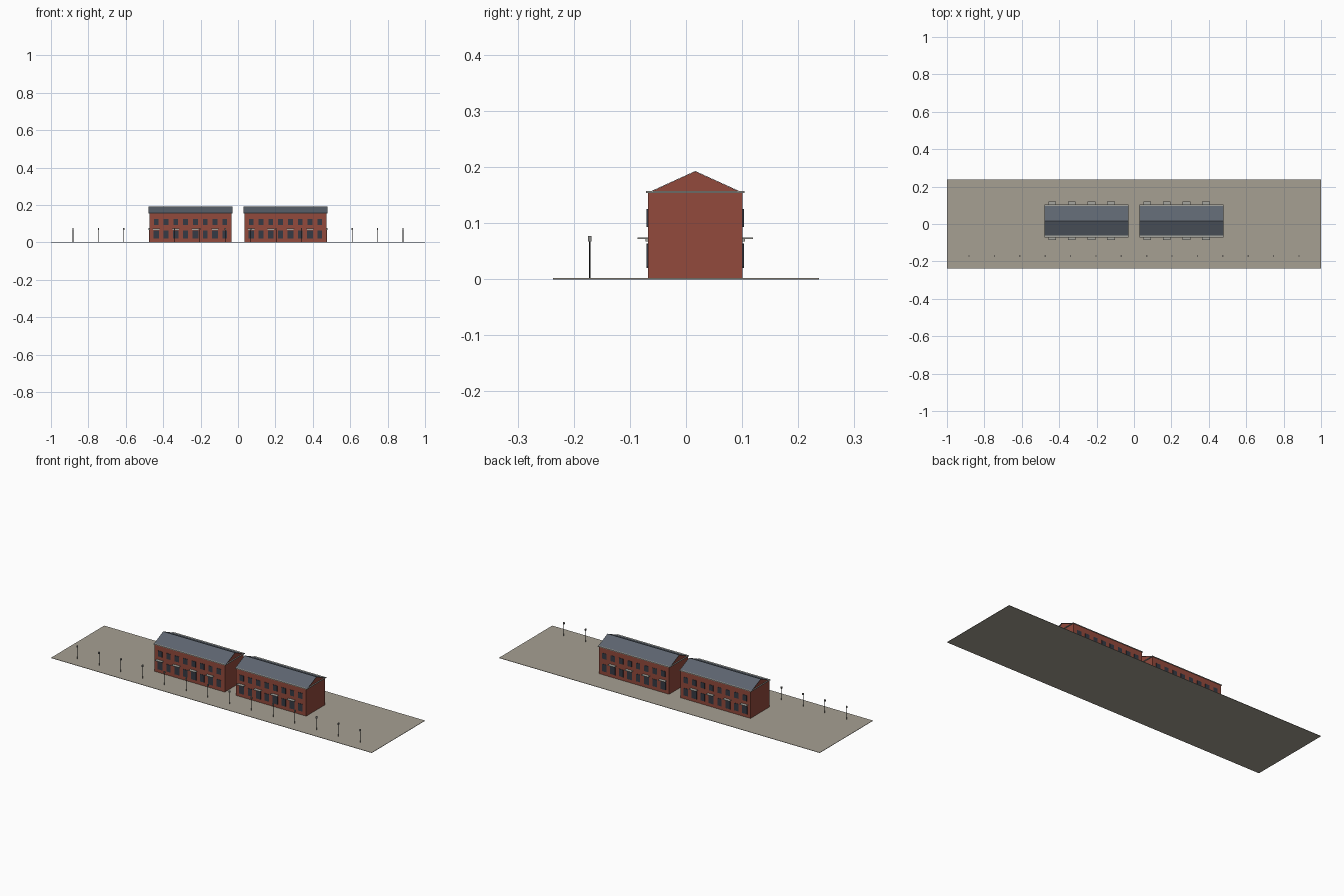
import bpy

cube = bpy.data.objects.get("Cube")
if cube:
    bpy.data.objects.remove(cube, do_unlink=True)


def material(name, rgb):
    m = bpy.data.materials.new(name)
    m.use_nodes = True
    color = (*rgb, 1)
    m.diffuse_color = color
    m.node_tree.nodes["Principled BSDF"].inputs["Base Color"].default_value = color
    return m


BRICK = material("red brick", (0.29, 0.068, 0.045))
SLATE = material("roof slate", (0.11, 0.13, 0.16))
PAVING = material("paving", (0.38, 0.35, 0.29))
STONE = material("pale stone", (0.38, 0.38, 0.35))
GLASS = material("dark glass", (0.035, 0.042, 0.058))
IRON = material("black iron", (0.012, 0.012, 0.012))
LANTERN = material("lantern grey", (0.25, 0.25, 0.24))


def mesh(name, verts, faces, mat):
    data = bpy.data.meshes.new(name)
    data.from_pydata(verts, [], faces)
    data.materials.append(mat)
    obj = bpy.data.objects.new(name, data)
    bpy.context.collection.objects.link(obj)
    return obj


def box(name, x, y, z, mat):
    """Box spanning the (low, high) pairs x, y and z."""
    verts = [(a, b, c) for a in x for b in y for c in z]
    faces = [(0, 1, 3, 2), (4, 6, 7, 5), (0, 4, 5, 1),
             (2, 3, 7, 6), (0, 2, 6, 4), (1, 5, 7, 3)]
    return mesh(name, verts, faces, mat)


def prism(name, x, profile, mat):
    """Extrude a counter-clockwise (y, z) profile along x."""
    n = len(profile)
    verts = [(a, y, z) for a in x for y, z in profile]
    faces = [tuple(reversed(range(n))), tuple(range(n, 2 * n))]
    faces += [(i, (i + 1) % n, n + (i + 1) % n, n + i) for i in range(n)]
    return mesh(name, verts, faces, mat)


MID_Y = 0.0165       # ridge line of the terraces
HALF_D = 0.0845      # half depth of the walls
HALF_W = 0.219       # half length of the walls
OVER_W = 0.224       # half length of roof and eaves
EAVE = 0.157
RIDGE = 0.193
ROOF_D = 0.079
BAY = 0.0524


def on_wall(name, side, x, width, z, out, mat):
    """Plate standing out from the front (-1) or back (1) wall."""
    y = sorted((MID_Y + side * (HALF_D - 0.002), MID_Y + side * (HALF_D + out)))
    box(name, (x - width / 2, x + width / 2), y, z, mat)


def terrace(label, cx):
    wall_x = (cx - HALF_W, cx + HALF_W)
    roof_x = (cx - OVER_W, cx + OVER_W)
    box(label + "_walls", wall_x, (MID_Y - HALF_D, MID_Y + HALF_D),
        (0.0005, 0.155), BRICK)
    box(label + "_eaves", roof_x, (MID_Y - 0.0875, MID_Y + 0.0875),
        (0.1535, EAVE), STONE)
    # brick gables below thin slate slopes
    prism(label + "_gables", wall_x, [(MID_Y - ROOF_D, EAVE - 0.001),
          (MID_Y + ROOF_D, EAVE - 0.001), (MID_Y, RIDGE - 0.001)], BRICK)
    prism(label + "_roof", roof_x, [(MID_Y - ROOF_D, EAVE - 0.0008),
          (MID_Y, RIDGE - 0.0008), (MID_Y + ROOF_D, EAVE - 0.0008),
          (MID_Y + ROOF_D, EAVE), (MID_Y, RIDGE), (MID_Y - ROOF_D, EAVE)], SLATE)
    # eight bays on both long walls, a canopied door in every other bay
    for side, wall in ((-1, "_front"), (1, "_back")):
        for i in range(8):
            x = cx + (i - 3.5) * BAY
            part = label + wall
            on_wall(part + "_upper_window", side, x, 0.026, (0.093, 0.125), 0.002, GLASS)
            if i % 2:
                on_wall(part + "_lower_window", side, x, 0.026, (0.022, 0.063), 0.002, GLASS)
            else:
                on_wall(part + "_door", side, x, 0.031, (0.02, 0.064), 0.0022, GLASS)
                on_wall(part + "_canopy", side, x, 0.042, (0.072, 0.0745), 0.0185, STONE)
                on_wall(part + "_canopy_bracket", side, x, 0.034, (0.067, 0.072), 0.004, STONE)


def street_lamp(x, y):
    bpy.ops.mesh.primitive_cylinder_add(vertices=8, radius=0.0015, depth=0.067,
                                        location=(x, y, 0.0345))
    post = bpy.context.object
    post.name = "lamp_post"
    post.data.materials.append(IRON)
    r = 0.0035
    box("lamp_head", (x - r, x + r), (y - r, y + r), (0.067, 0.077), LANTERN)


box("ground", (-1, 1), (-0.237, 0.237), (0, 0.002), PAVING)
terrace("left_terrace", 0.254)
terrace("right_terrace", -0.254)
for i in range(14):
    street_lamp((i - 6.5) * 0.1357, -0.1715)
